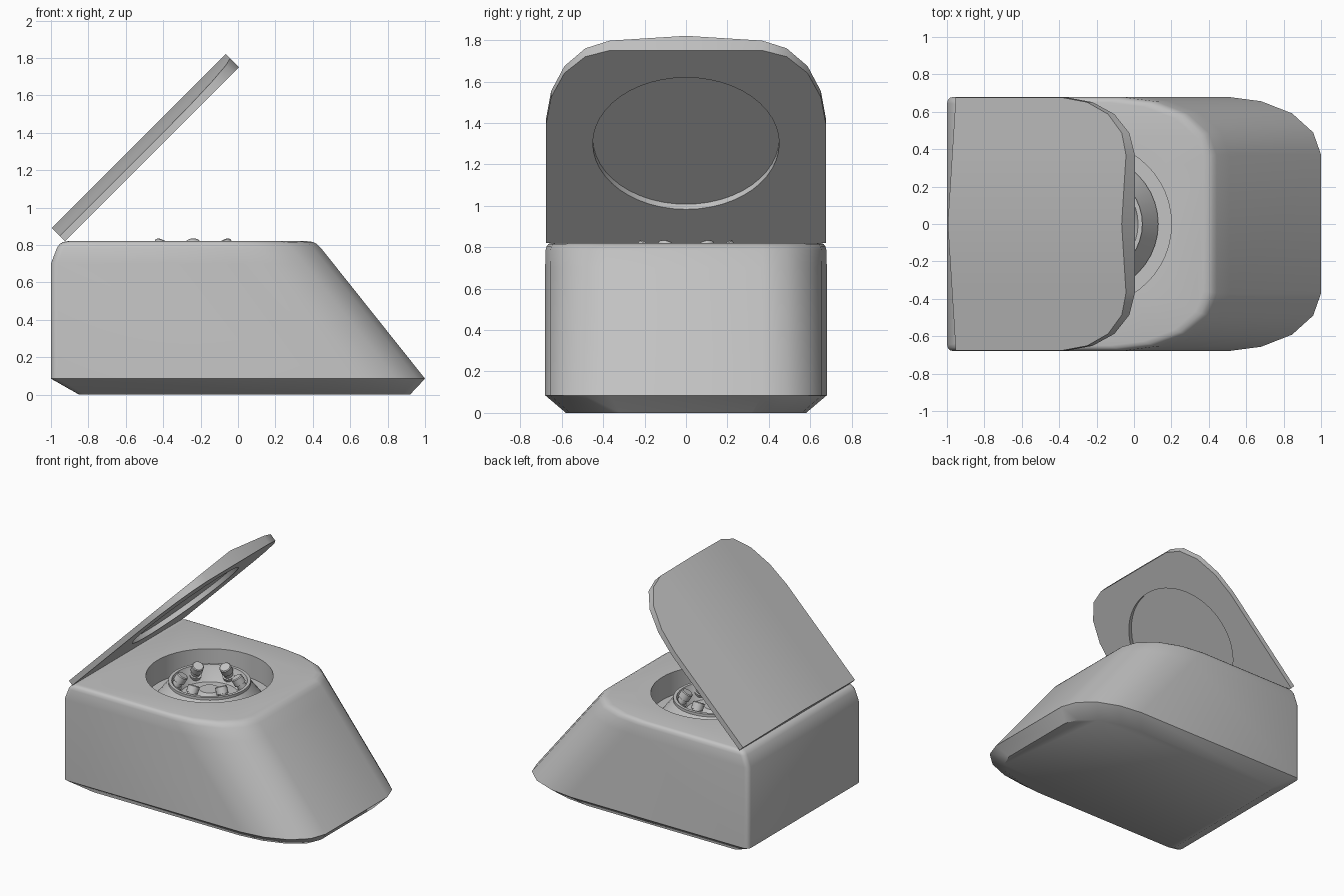
import bpy, bmesh, math
from mathutils import Matrix, Vector

cube = bpy.data.objects.get("Cube")
if cube:
    bpy.data.objects.remove(cube, do_unlink=True)

grey = bpy.data.materials.new("neutral_grey")
grey.use_nodes = True
COLOUR = (0.55, 0.55, 0.55, 1)
grey.diffuse_color = COLOUR
grey.node_tree.nodes["Principled BSDF"].inputs["Base Color"].default_value = COLOUR

WELL_X = -0.24
# Rounded front corner: distance back from the front edge, share of half width
CORNER = [(0.5, 1), (0.32, 0.965), (0.155, 0.87), (0.042, 0.72), (0, 0.545)]


def make(name, bm):
    bmesh.ops.recalc_face_normals(bm, faces=bm.faces)
    mesh = bpy.data.meshes.new(name)
    bm.to_mesh(mesh)
    bm.free()
    mesh.materials.append(grey)
    obj = bpy.data.objects.new(name, mesh)
    bpy.context.collection.objects.link(obj)
    return obj


def select(obj):
    bpy.ops.object.select_all(action='DESELECT')
    obj.select_set(True)
    bpy.context.view_layer.objects.active = obj


def smooth(obj, angle=40):
    select(obj)
    bpy.ops.object.shade_smooth_by_angle(angle=math.radians(angle))


def bridge(bm, a, b):
    n = len(a)
    for i in range(n):
        bm.faces.new((a[i], a[(i + 1) % n], b[(i + 1) % n], b[i]))


def lathe(name, profile, steps, place):
    """Revolve (radius, height) points, closing the ends with flat caps."""
    bm = bmesh.new()
    rings = [[bm.verts.new((r * math.cos(math.tau * i / steps),
                            r * math.sin(math.tau * i / steps), z))
              for i in range(steps)] for r, z in profile]
    for a, b in zip(rings, rings[1:]):
        bridge(bm, a, b)
    bm.faces.new(rings[0])
    bm.faces.new(rings[-1])
    bm.transform(place)
    return make(name, bm)


def cut(obj, cutter):
    mod = obj.modifiers.new("cut", 'BOOLEAN')
    mod.operation = 'DIFFERENCE'
    mod.solver = 'EXACT'
    mod.object = cutter
    select(obj)
    bpy.ops.object.modifier_apply(modifier=mod.name)
    bpy.data.objects.remove(cutter, do_unlink=True)


# Housing: stacked outlines with a sloping front
def outline(bm, z, back, front, half):
    r = 0.035
    side = [(back, half - r), (back + r * 0.13, half - r / 2),
            (back + r / 2, half - r * 0.13), (back + r, half)]
    side += [(front - d, half * s) for d, s in CORNER]
    pts = side + [(x, -y) for x, y in reversed(side)]
    return [bm.verts.new((x, y, z)) for x, y in pts]


bm = bmesh.new()
levels = [(0, -0.85, 0.92, 0.58), (0.085, -1, 1, 0.68), (0.70, -1, 0.51, 0.68),
          (0.785, -0.968, 0.442, 0.678), (0.805, -0.953, 0.422, 0.673),
          (0.816, -0.935, 0.40, 0.664), (0.82, -0.91, 0.37, 0.65)]
loops = [outline(bm, *level) for level in levels]
for a, b in zip(loops, loops[1:]):
    bridge(bm, a, b)
bm.faces.new(loops[0])
bm.faces.new(loops[-1])
housing = make("housing", bm)
well = lathe("well_cutter", [(0.44, 0.645), (0.44, 1)], 48,
             Matrix.Translation((WELL_X, 0, 0)))
cut(housing, well)
smooth(housing)

# Lid: crowned slab built in strips across its width, hinged open at the back
LENGTH, HALF = 1.315, 0.675
bm = bmesh.new()
columns = [(HALF * s, LENGTH - d) for d, s in CORNER]
columns += [(0, LENGTH)] + [(-y, e) for y, e in reversed(columns)]
sections = []
for y, end in columns:
    thick = 0.1 - 0.06 * abs(y) / HALF
    sections.append([bm.verts.new(p) for p in
                     ((0, y, 0), (end, y, 0), (end, y, thick), (0, y, thick))])
for a, b in zip(sections, sections[1:]):
    bridge(bm, a, b)
bm.faces.new(sections[0])
bm.faces.new(sections[-1])
tilt = Matrix.Translation((-0.925, 0, 0.82)) @ Matrix.Rotation(-math.pi / 4, 4, 'Y')
bm.transform(tilt)
lid = make("lid", bm)
recess = lathe("recess_cutter", [(0.45, -0.1), (0.45, 0.035)], 48,
               tilt @ Matrix.Translation((0.68, 0, 0)))
cut(lid, recess)
smooth(lid)

# Rotor: cone with a raised rim, hollow middle and low hub
rotor = lathe("rotor", [(0.37, 0.64), (0.37, 0.655), (0.285, 0.765), (0.285, 0.785),
                        (0.262, 0.785), (0.255, 0.765), (0.2, 0.68), (0.1, 0.68),
                        (0.07, 0.72), (0.01, 0.72)], 40,
              Matrix.Translation((WELL_X, 0, 0)))
smooth(rotor, 30)

# Six capped tubes leaning in towards the hub
for i in range(6):
    place = (Matrix.Translation((WELL_X, 0, 0))
             @ Matrix.Rotation(math.radians(30 + 60 * i), 4, 'Z')
             @ Matrix.Translation((0.185, 0, 0.817))
             @ Matrix.Rotation(math.radians(-30), 4, 'Y'))
    tube = lathe(f"tube_{i + 1}", [(0.033, -0.17), (0.033, -0.115), (0.045, -0.115),
                                   (0.045, -0.09), (0.033, -0.09), (0.033, -0.055),
                                   (0.042, -0.055), (0.042, -0.006), (0.036, 0)],
                 16, place)
    smooth(tube, 30)
